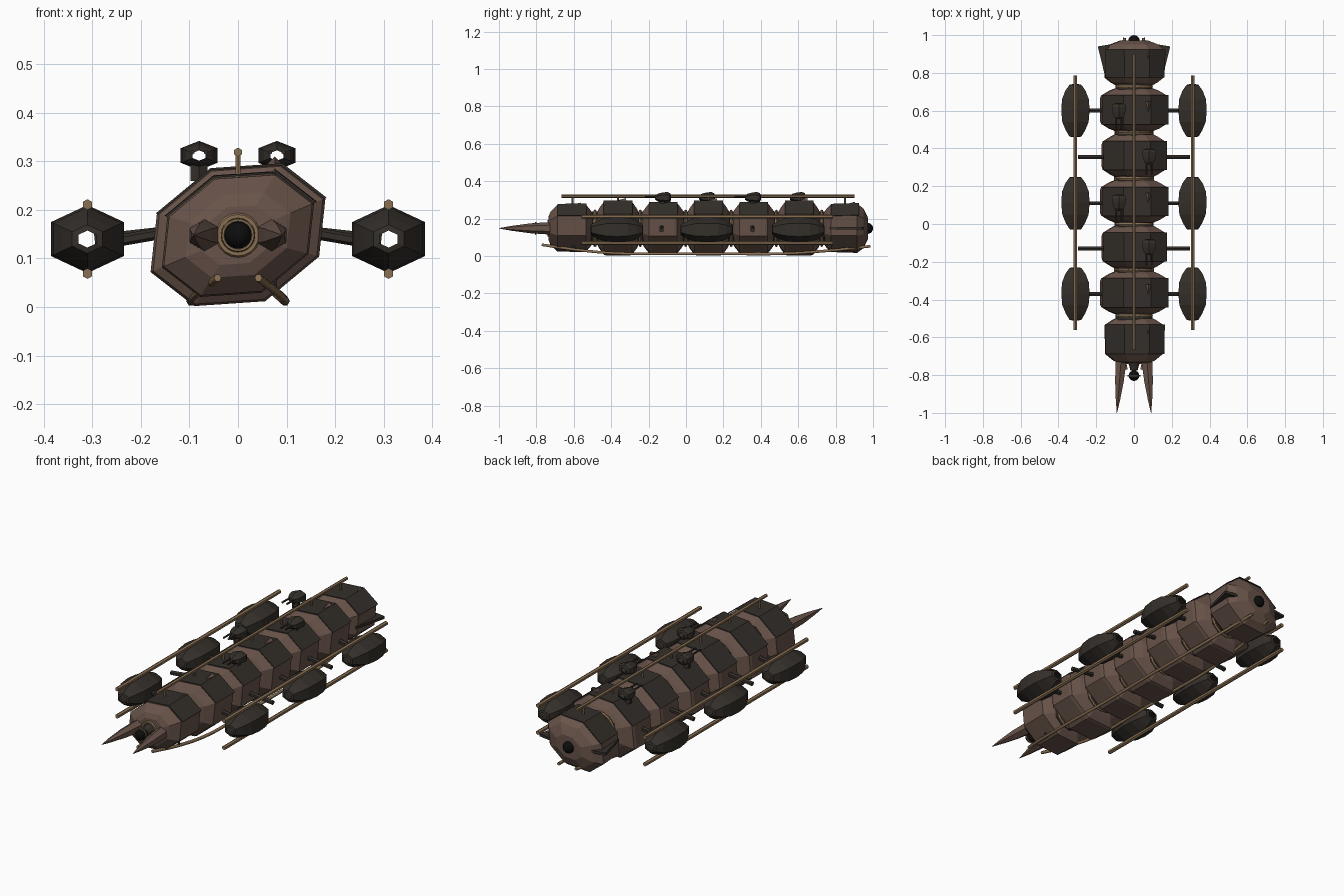
import bpy, bmesh, math
from mathutils import Vector

if "Cube" in bpy.data.objects:
    bpy.data.objects.remove(bpy.data.objects["Cube"])


def material(name, rgb):
    m = bpy.data.materials.new(name)
    m.diffuse_color = (*rgb, 1)
    m.use_nodes = True
    m.node_tree.nodes["Principled BSDF"].inputs["Base Color"].default_value = m.diffuse_color
    return m


BROWN = material("brown_hull", (0.14, 0.088, 0.068))
DARK = material("dark_plate", (0.034, 0.028, 0.023))
BRONZE = material("bronze", (0.25, 0.16, 0.085))
BLACK = material("black_glass", (0.004, 0.004, 0.004))

CZ = 0.148
# Half of the skewed octagon section; the other half is point-symmetric
HALF = [(0.180, 0.076), (0.090, 0.146), (-0.056, 0.136), (-0.167, 0.044)]
OCT = HALF + [(-x, -z) for x, z in HALF]


def finish(name, bm, mat):
    bmesh.ops.recalc_face_normals(bm, faces=bm.faces)
    me = bpy.data.meshes.new(name)
    bm.to_mesh(me)
    bm.free()
    me.materials.append(mat)
    ob = bpy.data.objects.new(name, me)
    bpy.context.collection.objects.link(ob)
    return ob


def loft(name, section, profile, center, mat, caps=True):
    """Sweep a scaled (x, z) section along y; profile = [(y, scale)]."""
    bm = bmesh.new()
    c = Vector(center)
    rings = [[bm.verts.new(c + Vector((x * s, y, z * s))) for x, z in section]
             for y, s in profile]
    n = len(section)
    for a, b in zip(rings, rings[1:]):
        for i in range(n):
            bm.faces.new((a[i], a[(i + 1) % n], b[(i + 1) % n], b[i]))
    if caps:
        bm.faces.new(rings[0])
        bm.faces.new(rings[-1])
    return finish(name, bm, mat)


def ngon(n, rx, rz, start=90):
    return [(rx * math.cos(math.radians(start + 360 * i / n)),
             rz * math.sin(math.radians(start + 360 * i / n))) for i in range(n)]


def rod(name, a, b, r, mat, r2=None, sides=6):
    a, b = Vector(a), Vector(b)
    bm = bmesh.new()
    bmesh.ops.create_cone(bm, cap_ends=True, segments=sides, radius1=r,
                          radius2=r if r2 is None else r2, depth=(b - a).length)
    rot = (b - a).to_track_quat('Z', 'Y')
    for v in bm.verts:
        v.co = rot @ v.co + (a + b) / 2
    return finish(name, bm, mat)


def ball(name, loc, r):
    bpy.ops.mesh.primitive_uv_sphere_add(segments=16, ring_count=10, radius=r, location=loc)
    ob = bpy.context.object
    ob.name = name
    ob.data.materials.append(BLACK)
    bpy.ops.object.shade_smooth()


def ring(name, loc, major, minor):
    bpy.ops.mesh.primitive_torus_add(major_segments=20, minor_segments=6, major_radius=major,
                                     minor_radius=minor, location=loc,
                                     rotation=(math.pi / 2, 0, 0))
    ob = bpy.context.object
    ob.name = name
    ob.data.materials.append(BRONZE)


def back_plate(name, y0, y1, s0, s1):
    """Thin dark armour over the three upper faces of a segment."""
    bm = bmesh.new()
    lo, hi = 1.0, 1.03
    loops = []
    for y, s in ((y0, s0), (y1, s1)):
        pts = [(x * s * hi, z * s * hi) for x, z in HALF]
        pts += [(x * s * lo, z * s * lo) for x, z in reversed(HALF)]
        loops.append([bm.verts.new((x, y, CZ + z)) for x, z in pts])
    a, b = loops
    for i in range(8):
        bm.faces.new((a[i], a[(i + 1) % 8], b[(i + 1) % 8], b[i]))
    for l in loops:
        for i in range(3):
            bm.faces.new((l[i], l[i + 1], l[6 - i], l[7 - i]))
    finish(name, bm, DARK)


# Body segments with armour plates
centers = [0.605, 0.362, 0.12, -0.122, -0.364]
for i, y in enumerate(centers):
    s = 1.0 if i % 2 == 0 else 0.95
    loft(f"body_segment_{i}", OCT, [(-0.112, 0.58), (-0.1, 0.74 * s), (-0.075, 0.97 * s), (-0.06, s),
                                    (0.06, s), (0.075, 0.97 * s), (0.1, 0.74 * s), (0.112, 0.58)],
         (0, y, CZ), BROWN)
    back_plate(f"back_plate_{i}", y - 0.077, y + 0.077, s * 0.985, s * 0.985)

# Head and tail segments
loft("head_segment", OCT, [(-0.735, 0.42), (-0.725, 0.6), (-0.688, 0.85), (-0.535, 0.87),
                           (-0.51, 0.66), (-0.5, 0.55)], (0, 0, CZ), BROWN)
back_plate("head_plate", -0.688, -0.533, 0.87, 0.88)
loft("tail_segment", OCT, [(0.735, 0.55), (0.75, 0.7), (0.775, 0.87), (0.915, 0.9),
                           (0.95, 0.72), (0.972, 0.4)], (0, 0, CZ), BROWN)
back_plate("tail_plate", 0.775, 0.925, 0.87, 0.9)

# Necks and rings in the gaps
for i in range(6):
    y = 0.726 - i * 0.2425
    loft(f"neck_{i}", ngon(12, 0.097, 0.09), [(-0.03, 1), (0.03, 1)], (0, y, CZ), DARK)
    ring(f"neck_ring_{i}", (0, y, CZ), 0.092, 0.008)

# Sensors at both ends
rod("mouth_tube", (0, -0.72, CZ), (0, -0.775, CZ), 0.036, DARK, 0.02, 10)
ball("front_eye", (0, -0.803, CZ), 0.028)
ring("front_eye_ring", (0, -0.803, CZ), 0.031, 0.004)
ring("mouth_ring", (0, -0.735, CZ), 0.039, 0.007)
ball("rear_eye", (0, 0.97, CZ), 0.03)
ring("rear_eye_ring", (0, 0.965, CZ), 0.037, 0.006)

# Spikes on the shoulder of the back
for y, z in ((0.86, 0.27), (0.605, 0.29), (0.12, 0.29), (-0.364, 0.29), (-0.607, 0.266)):
    rod("back_spike", (0.076, y + 0.045, z), (0.076, y - 0.045, z - 0.004), 0.02, BROWN, 0.0, 4)

HEX = ngon(6, 0.0865, 0.07)
for side, sx in (("left", -1), ("right", 1)):
    # Mandibles
    m = loft(f"{side}_mandible", ngon(6, 0.033, 0.033),
             [(0.03, 0.7), (0, 1), (-0.1, 0.8), (-0.2, 0.4), (-0.268, 0.03)],
             (0, 0, 0), BROWN)
    for v in m.data.vertices:
        v.co.x += sx * (0.069 - 0.08 * v.co.y)
    m.location = (0, -0.732, CZ)

    # Tail fins
    bm = bmesh.new()
    outline = [(0.10, 0.765), (0.15, 0.77), (0.192, 0.94), (0.10, 0.955)]
    f = bm.faces.new([bm.verts.new((sx * x, y, 0.142)) for x, y in outline])
    g = bmesh.ops.extrude_face_region(bm, geom=[f])
    bmesh.ops.translate(bm, vec=(0, 0, 0.014),
                        verts=[v for v in g["geom"] if isinstance(v, bmesh.types.BMVert)])
    finish(f"{side}_tail_fin", bm, DARK)

    # Outrigger pods, open at both ends
    for y in (0.6, 0.11, -0.37):
        loft(f"{side}_pod", HEX, [(-0.14, 0.25), (-0.137, 0.42), (-0.105, 0.68), (-0.06, 0.93),
                                  (0.0, 1), (0.06, 0.95), (0.105, 0.72), (0.137, 0.42), (0.14, 0.25)],
             (sx * 0.31, y, 0.14), DARK, caps=False)
        rod(f"{side}_pod_strut", (sx * 0.14, y, 0.155), (sx * 0.25, y, 0.136), 0.012, DARK)
    for y in (0.355, -0.13):
        rod(f"{side}_cross_strut", (sx * 0.14, y, 0.155), (sx * 0.295, y, 0.138), 0.012, DARK)

    # Side rails above and below the pods
    for z in (0.211, 0.069):
        rod(f"{side}_rail", (sx * 0.31, -0.56, z), (sx * 0.31, 0.785, z), 0.011, BRONZE)

    # Curved belly runner
    cu = bpy.data.curves.new(f"{side}_runner", 'CURVE')
    cu.dimensions = '3D'
    cu.bevel_depth = 0.008
    cu.bevel_resolution = 1
    cu.resolution_u = 5
    cu.use_fill_caps = True
    path = [(0.042, -0.77, 0.06), (0.075, -0.6, 0.035), (0.097, -0.38, 0.015), (0.095, -0.1, 0.012),
            (0.097, 0.2, 0.012), (0.095, 0.5, 0.012), (0.075, 0.78, 0.03), (0.05, 0.985, 0.052)]
    sp = cu.splines.new('BEZIER')
    sp.bezier_points.add(len(path) - 1)
    for p, (x, y, z) in zip(sp.bezier_points, path):
        p.co = (sx * x, y, z)
        p.handle_left_type = p.handle_right_type = 'AUTO'
    cu.materials.append(BRONZE)
    bpy.context.collection.objects.link(bpy.data.objects.new(f"{side}_runner", cu))
    for y, x, z in ((-0.6, 0.075, 0.035), (-0.68, 0.06, 0.046), (0.84, 0.068, 0.037)):
        rod(f"{side}_runner_post", (sx * x, y, z), (sx * x, y, 0.09), 0.006, DARK)

# Spine rail on short posts
rod("spine_rail", (0, -0.665, 0.319), (0, 0.9, 0.319), 0.009, BRONZE)
for y in (0.85, 0.605, 0.362, 0.12, -0.122, -0.364, -0.607):
    rod("spine_post", (0, y, 0.26), (0, y, 0.319), 0.006, BRONZE)

# Small turrets, alternating sides of the spine
for y, sx in ((0.595, -1), (0.355, 1), (0.11, -1), (-0.125, 1)):
    loft("turret", ngon(6, 0.044, 0.03), [(-0.04, 0.35), (-0.025, 0.7), (0.0, 0.92), (0.025, 1),
                                          (0.04, 0.8), (0.045, 0.4)],
         (sx * 0.08, y, 0.312), DARK, caps=False)
    rod("turret_mount", (sx * 0.08, y, 0.26), (sx * 0.08, y, 0.292), 0.02, DARK)
    for dx in (-0.014, 0.014):
        rod("turret_barrel", (sx * 0.08 + dx, y, 0.319), (sx * 0.08 + dx, y - 0.095, 0.319),
            0.005, DARK)
